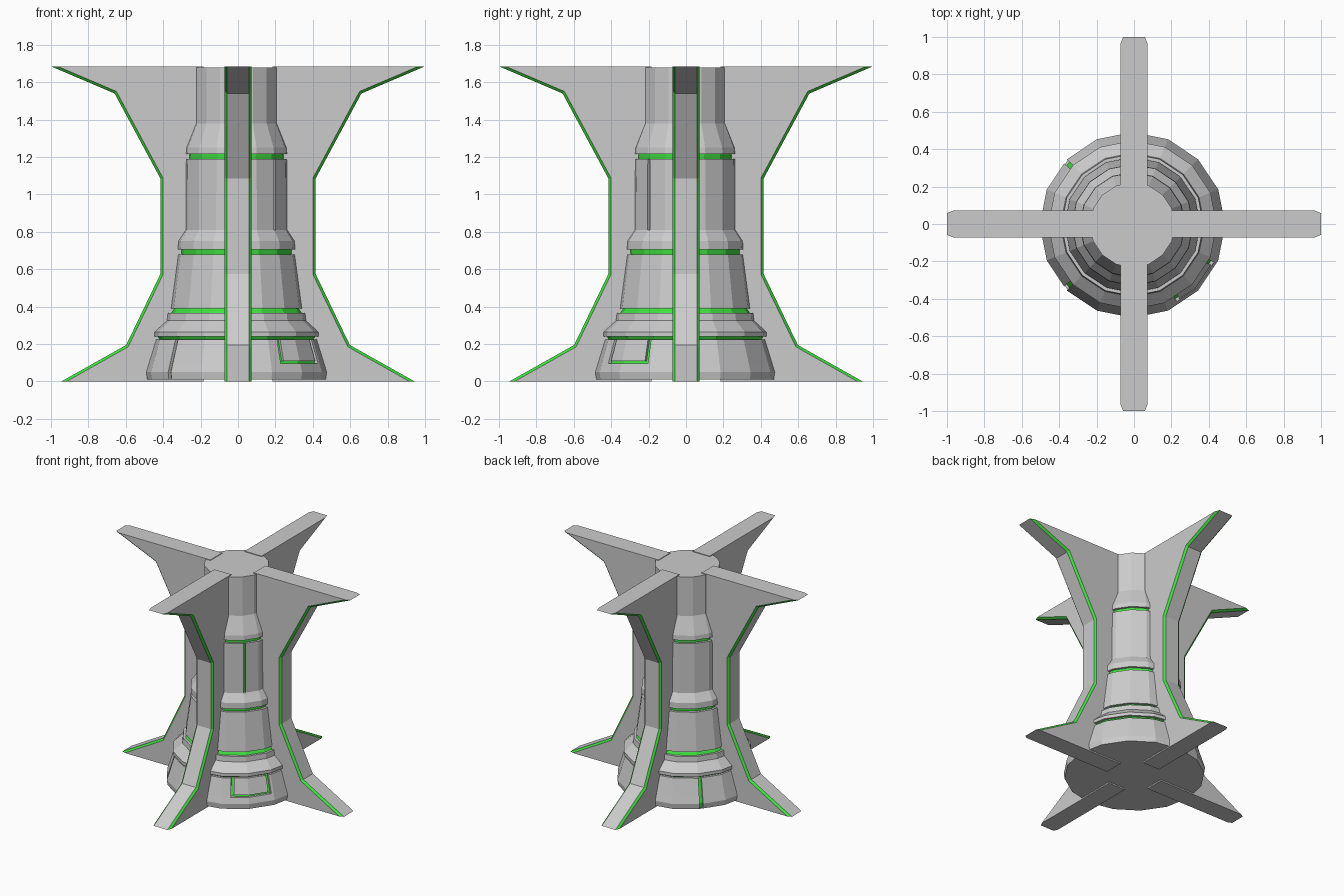
import bpy, bmesh
from math import radians, pi, cos, sin

if "Cube" in bpy.data.objects:
    bpy.data.objects.remove(bpy.data.objects["Cube"])

grey = bpy.data.materials.new("grey")
grey.diffuse_color = (0.8, 0.8, 0.8, 1)
grey.use_nodes = True
grey.node_tree.nodes["Principled BSDF"].inputs["Base Color"].default_value = grey.diffuse_color
green = bpy.data.materials.new("green")
green.diffuse_color = (0.05, 0.75, 0.05, 1)
green.use_nodes = True
green.node_tree.nodes["Principled BSDF"].inputs["Base Color"].default_value = green.diffuse_color


def finish(bm, name):
    bmesh.ops.recalc_face_normals(bm, faces=bm.faces)
    mesh = bpy.data.meshes.new(name)
    bm.to_mesh(mesh)
    bm.free()
    mesh.materials.append(grey)
    mesh.materials.append(green)
    obj = bpy.data.objects.new(name, mesh)
    bpy.context.collection.objects.link(obj)
    return obj


# Core: 16-sided turned column, (radius, height) profile
PROFILE = [(.49, .01), (.496, .05), (.482, .095), (.4775, .11), (.442, .225),
           (.451, .24), (.451, .265), (.385, .325), (.38, .365), (.363, .39),
           (.324, .68), (.326, .705), (.324, .75), (.284, .81), (.282, 1.19),
           (.283, 1.215), (.28, 1.25), (.228, 1.38), (.228, 1.68)]
STEP = 22.5
DEPTH = 0.018
RINGS = [(.225, .24), (.365, .39), (.68, .705), (1.19, 1.215)]
# Panel grooves: start angle, end angle, bottom, top
PANELS = [(300, 302.5, .095, .225), (333, 335.5, .095, .225), (300, 335.5, .095, .11),
          (315, 318, .81, 1.19), (135, 138, .01, .225), (222, 225, .01, .225)]


def is_groove(angle, z):
    return (any(a < z < b for a, b in RINGS) or
            any(a0 < angle < a1 and z0 < z < z1 for a0, a1, z0, z1 in PANELS))


angles = sorted({k * STEP for k in range(16)} | {float(a) for p in PANELS for a in p[:2]})
bm = bmesh.new()
rows = []
for r, z in PROFILE:
    row = []
    for a in angles:
        # extra angles stay on the flat sides
        d = r * cos(radians(STEP / 2)) / cos(radians(a % STEP - STEP / 2))
        row.append(bm.verts.new((d * cos(radians(a)), d * sin(radians(a)), z)))
    rows.append(row)
grooves = []
n = len(angles)
for j in range(len(rows) - 1):
    for i in range(n):
        k = (i + 1) % n
        f = bm.faces.new((rows[j][i], rows[j][k], rows[j + 1][k], rows[j + 1][i]))
        mid_a = (angles[i] + (angles[k] or 360)) / 2
        if is_groove(mid_a, (PROFILE[j][1] + PROFILE[j + 1][1]) / 2):
            grooves.append(f)
bm.faces.new(rows[0][::-1])
bm.faces.new(rows[-1])

# Sink the grooves and colour their floors
res = bmesh.ops.extrude_face_region(bm, geom=grooves)["geom"]
bmesh.ops.delete(bm, geom=[f for f in grooves if f.is_valid], context='FACES')
for g in res:
    if isinstance(g, bmesh.types.BMVert):
        s = 1 - DEPTH / g.co.xy.length
        g.co.x *= s
        g.co.y *= s
    elif isinstance(g, bmesh.types.BMFace):
        g.material_index = 1
core = finish(bm, "core_column")
core.location = (-0.008, -0.005, 0)

# Fins: flared plates with green chamfered outer edges
OUTER = [(.945, 0), (.598, .195), (.415, .575), (.415, 1.085), (.66, 1.54), (1.0, 1.685)]
INNER = [(.185, 1.685), (.185, 0)]
HALF = 0.0723


def make_fin(name, turn):
    bm = bmesh.new()
    sides = [[bm.verts.new((x, y, z)) for x, z in OUTER + INNER] for y in (-HALF, HALF)]
    bm.faces.new(sides[0])
    bm.faces.new(sides[1][::-1])
    m = len(sides[0])
    for i in range(m):
        k = (i + 1) % m
        bm.faces.new((sides[0][i], sides[1][i], sides[1][k], sides[0][k]))
    bmesh.ops.recalc_face_normals(bm, faces=bm.faces)
    edges = [bm.edges.get((s[i], s[i + 1])) for s in sides for i in range(len(OUTER) - 1)]
    bmesh.ops.bevel(bm, geom=edges, offset=0.014, offset_type='OFFSET', segments=1,
                    profile=0.5, affect='EDGES', material=1)
    fin = finish(bm, name)
    fin.rotation_euler.z = turn


for i, side in enumerate(("right", "back", "left", "front")):
    make_fin(side + "_fin", i * pi / 2)
